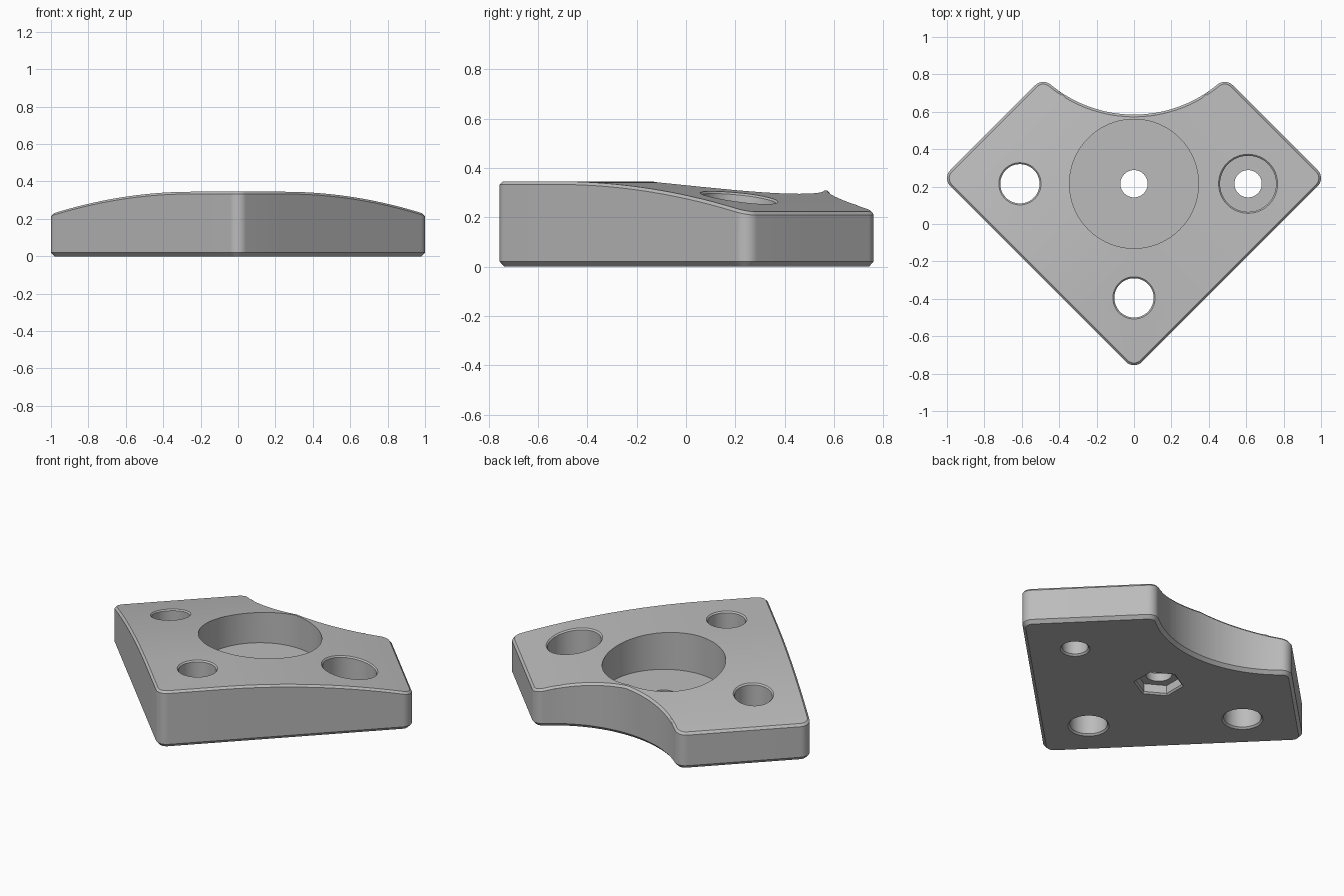
import bpy, bmesh, math
from mathutils import Vector

if "Cube" in bpy.data.objects:
    bpy.data.objects.remove(bpy.data.objects["Cube"], do_unlink=True)

# One grey plastic for the whole part
grey = bpy.data.materials.new("plain_grey")
grey.use_nodes = True
COLOUR = (0.5, 0.5, 0.5, 1)
grey.diffuse_color = COLOUR
grey.node_tree.nodes["Principled BSDF"].inputs["Base Color"].default_value = COLOUR

HEIGHT, EDGE_HEIGHT = 0.345, 0.22
BEND_START, BEND_END = -0.27, 1.27
CORNER, ARC, ARC_Y = 0.06, 0.70, 1.285
HOLE_Y = 0.215


def top(x, y):
    """Height of the crowned top, which falls away toward both back edges."""
    t = max(0, (abs(x) + y - BEND_START) / (BEND_END - BEND_START))
    return HEIGHT - (HEIGHT - EDGE_HEIGHT) * t * t


def sweep(cx, cy, r, a, b, n):
    for i in range(n + 1):
        ang = math.radians(a + (b - a) * i / n)
        yield cx + r * math.cos(ang), cy + r * math.sin(ang)


def outline(inset):
    """Rounded plan shape with a concave back, moved inward by inset."""
    r = CORNER - inset
    pts = list(sweep(0, -0.695, r, -135, -45, 10))
    pts += sweep(0.94, 0.245, r, -45, 45, 10)
    pts += sweep(0.485, 0.70, r, 45, 129.7, 10)
    pts += list(sweep(0, ARC_Y, ARC + inset, -50.3, -129.7, 40))[1:-1]
    pts += sweep(-0.485, 0.70, r, 50.3, 135, 10)
    pts += sweep(-0.94, 0.245, r, 135, 225, 10)
    return pts


def stack(bm, loops):
    """Closed solid through a stack of equal-length point loops."""
    rings = [[bm.verts.new(p) for p in loop] for loop in loops]
    n = len(rings[0])
    for low, high in zip(rings, rings[1:]):
        for i in range(n):
            j = (i + 1) % n
            bm.faces.new((low[i], low[j], high[j], high[i]))
    bm.faces.new(rings[0][::-1])
    bm.faces.new(rings[-1])


def finish(bm, name):
    bmesh.ops.recalc_face_normals(bm, faces=bm.faces[:])
    mesh = bpy.data.meshes.new(name)
    bm.to_mesh(mesh)
    bm.free()
    mesh.materials.append(grey)
    obj = bpy.data.objects.new(name, mesh)
    bpy.context.collection.objects.link(obj)
    return obj


# Body: chamfered prism, sliced along the bend, then lifted to the crown
bm = bmesh.new()
levels = [(0.018, 0), (0, 0.02), (0, 1), (0.012, 2)]
stack(bm, [[(x, y, z) for x, y in outline(d)] for d, z in levels])
slices = [((0, 0, 0), (1, 0, 0))]
for i in range(16):
    s = BEND_START + (BEND_END - BEND_START) * i / 16
    slices += [((0, s, 0), (side, 1, 0)) for side in (-1, 1)]
for point, normal in slices:
    bmesh.ops.bisect_plane(bm, geom=bm.verts[:] + bm.edges[:] + bm.faces[:],
                           plane_co=point, plane_no=Vector(normal).normalized(), dist=1e-5)
for v in bm.verts:
    if v.co.z > 1.5:
        v.co.z = top(v.co.x, v.co.y)
    elif v.co.z > 0.5:
        v.co.z = top(v.co.x, v.co.y) - 0.012
body = finish(bm, "corner_plate")


def cutter(name, cx, cy, sides, rings):
    """Upright cutter; each ring is (radius, height, follows the crown)."""
    loops = []
    for r, z, crowned in rings:
        pts = list(sweep(cx, cy, r, 90, 450, sides))[:-1]
        loops.append([(x, y, z + (top(x, y) if crowned else 0)) for x, y in pts])
    bm = bmesh.new()
    stack(bm, loops)
    obj = finish(bm, name)
    obj.hide_render = True
    return obj


def foot(r, c=0.01):
    return [(r + 2 * c, -c, False), (r, c, False)]


def rim(r, c=0.008):
    return [(r, -c, True), (r + 2 * c, c, True), (r + 2 * c, 0.6, False)]


# Through holes, countersunk pocket, central well and nut pocket
WIDE, NARROW, FLOOR = 0.105, 0.073, 0.11
cutters = [
    cutter("right_hole", -0.61, HOLE_Y, 48, foot(WIDE) + rim(WIDE)),
    cutter("front_hole", 0, -0.395, 48, foot(WIDE) + rim(WIDE)),
    cutter("left_screw_hole", 0.61, HOLE_Y, 48, foot(NARROW) + [(NARROW, 0.2, False)]),
    cutter("left_screw_pocket", 0.61, HOLE_Y, 48, [(0.15, FLOOR, False)] + rim(0.15)),
    cutter("centre_well", 0, HOLE_Y, 96, [(0.345, FLOOR, False), (0.345, 0.6, False)]),
    cutter("centre_hole", 0, HOLE_Y, 48, [(NARROW, 0.03, False), (NARROW, 0.2, False)]),
    cutter("nut_pocket", 0, HOLE_Y, 6, foot(0.13) + [(0.13, 0.06, False)]),
]
bpy.context.view_layer.objects.active = body
for tool in cutters:
    mod = body.modifiers.new(tool.name, "BOOLEAN")
    mod.operation, mod.solver, mod.object = "DIFFERENCE", "EXACT", tool
    bpy.ops.object.modifier_apply(modifier=mod.name)
    bpy.data.objects.remove(tool, do_unlink=True)

bpy.ops.object.select_all(action="DESELECT")
body.select_set(True)
bpy.ops.object.shade_smooth_by_angle(angle=math.radians(25))
